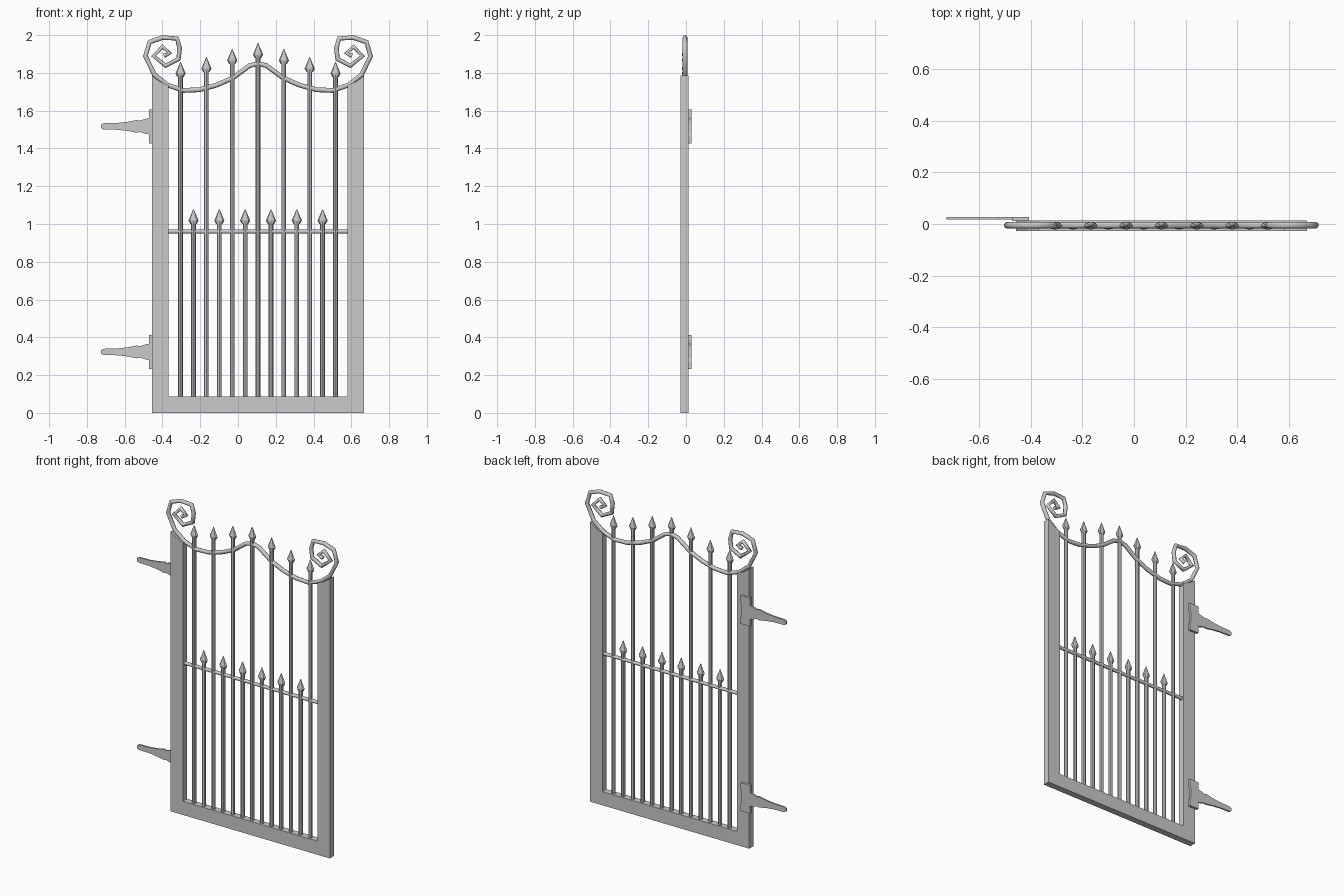
import bpy, bmesh
from mathutils import Matrix

if "Cube" in bpy.data.objects:
    bpy.data.objects.remove(bpy.data.objects["Cube"])

CX = 0.106           # centre line of the gate leaf
CY = -0.007          # centre plane of the gate leaf
STEP = 0.1367        # spacing of long bars


def finish(name, bm):
    bmesh.ops.recalc_face_normals(bm, faces=bm.faces)
    me = bpy.data.meshes.new(name)
    bm.to_mesh(me)
    bm.free()
    ob = bpy.data.objects.new(name, me)
    bpy.context.collection.objects.link(ob)
    return ob


def plate(name, outline, y0, y1):
    """Extrude an x/z outline between two y values."""
    bm = bmesh.new()
    f = bm.faces.new([bm.verts.new((x, y0, z)) for x, z in outline])
    r = bmesh.ops.extrude_face_region(bm, geom=[f])
    vs = [v for v in r["geom"] if isinstance(v, bmesh.types.BMVert)]
    bmesh.ops.translate(bm, verts=vs, vec=(0, y1 - y0, 0))
    return finish(name, bm)


def cone(bm, x, z0, z1, r0, r1, depth=1.0):
    m = Matrix.Translation((x, CY, (z0 + z1) / 2)) @ Matrix.Diagonal((1, depth, 1, 1))
    bmesh.ops.create_cone(bm, cap_ends=True, segments=8, radius1=r0, radius2=r1,
                          depth=z1 - z0, matrix=m)


def spear_bar(name, x, tip):
    """Round bar with a flattened spear head."""
    bm = bmesh.new()
    cone(bm, x, 0.07, tip - 0.065, 0.0125, 0.0125)
    cone(bm, x, tip - 0.078, tip - 0.060, 0.017, 0.027, 0.55)
    cone(bm, x, tip - 0.060, tip - 0.030, 0.027, 0.014, 0.55)
    cone(bm, x, tip - 0.030, tip, 0.014, 0.002, 0.55)
    finish(name, bm)


# Frame: U-shaped outline with slanted post tops
half = [(0.562, 0), (0.562, 1.785), (0.52, 1.755), (0.475, 1.735), (0.475, 0.087)]
left = [(CX - d, z) for d, z in half]
right = [(CX + d, z) for d, z in reversed(half)]
plate("gate_frame", left + right, -0.028, 0.014)

# Long bars rising toward the centre, short bars between them
for i, tip in zip(range(-3, 4), (1.857, 1.883, 1.926, 1.957, 1.883 + 0.043, 1.883, 1.857)):
    if i == 1:
        tip = 1.926
    elif i == 2:
        tip = 1.883
    spear_bar("long_bar", CX + i * STEP, tip)
for i in range(6):
    spear_bar("short_bar", CX + (i - 2.5) * STEP, 1.078)


def tube(name, pts, r):
    cu = bpy.data.curves.new(name, 'CURVE')
    cu.dimensions = '3D'
    cu.bevel_depth = r
    cu.bevel_resolution = 2
    cu.use_fill_caps = True
    sp = cu.splines.new('POLY')
    sp.points.add(len(pts) - 1)
    for p, (x, z) in zip(sp.points, pts):
        p.co = (x, CY + 0.002, z, 1)
    ob = bpy.data.objects.new(name, cu)
    bpy.context.collection.objects.link(ob)


# Middle rail
tube("middle_rail", [(CX - 0.48, 0.96), (CX + 0.48, 0.96)], 0.011)

# Wavy top rail ending in angular scrolls
scroll = [(0.045, 1.838), (0.135, 1.772), (0.22, 1.735), (0.31, 1.711), (0.394, 1.707),
          (0.479, 1.735), (0.548, 1.79), (0.596, 1.889), (0.574, 1.963), (0.505, 1.987),
          (0.429, 1.982), (0.415, 1.931), (0.421, 1.873), (0.489, 1.838), (0.553, 1.889),
          (0.505, 1.939), (0.468, 1.905), (0.498, 1.89)]
path = [(CX - d, z) for d, z in reversed(scroll)] + [(CX, 1.85)] + [(CX + d, z) for d, z in scroll]
tube("top_scroll_rail", path, 0.0128)

# Hinges: back plate and tapered strap
strap = [(-0.45, 0.045), (-0.485, 0.041), (-0.52, 0.03), (-0.535, 0.034), (-0.585, 0.024),
         (-0.64, 0.018), (-0.695, 0.017), (-0.714, 0.016), (-0.724, 0.010)]
back = [(-0.471, 0.09), (-0.471, -0.09), (-0.405, -0.09), (-0.405, -0.05),
        (-0.413, -0.03), (-0.413, 0.03), (-0.405, 0.05), (-0.405, 0.09)]
for label, hz in (("upper", 1.517), ("lower", 0.323)):
    plate(label + "_hinge_plate", [(x, hz + z) for x, z in back], 0.012, 0.028)
    plate(label + "_hinge_strap", [(x, hz + h) for x, h in strap] +
          [(x, hz - h) for x, h in reversed(strap)], 0.017, 0.0275)
